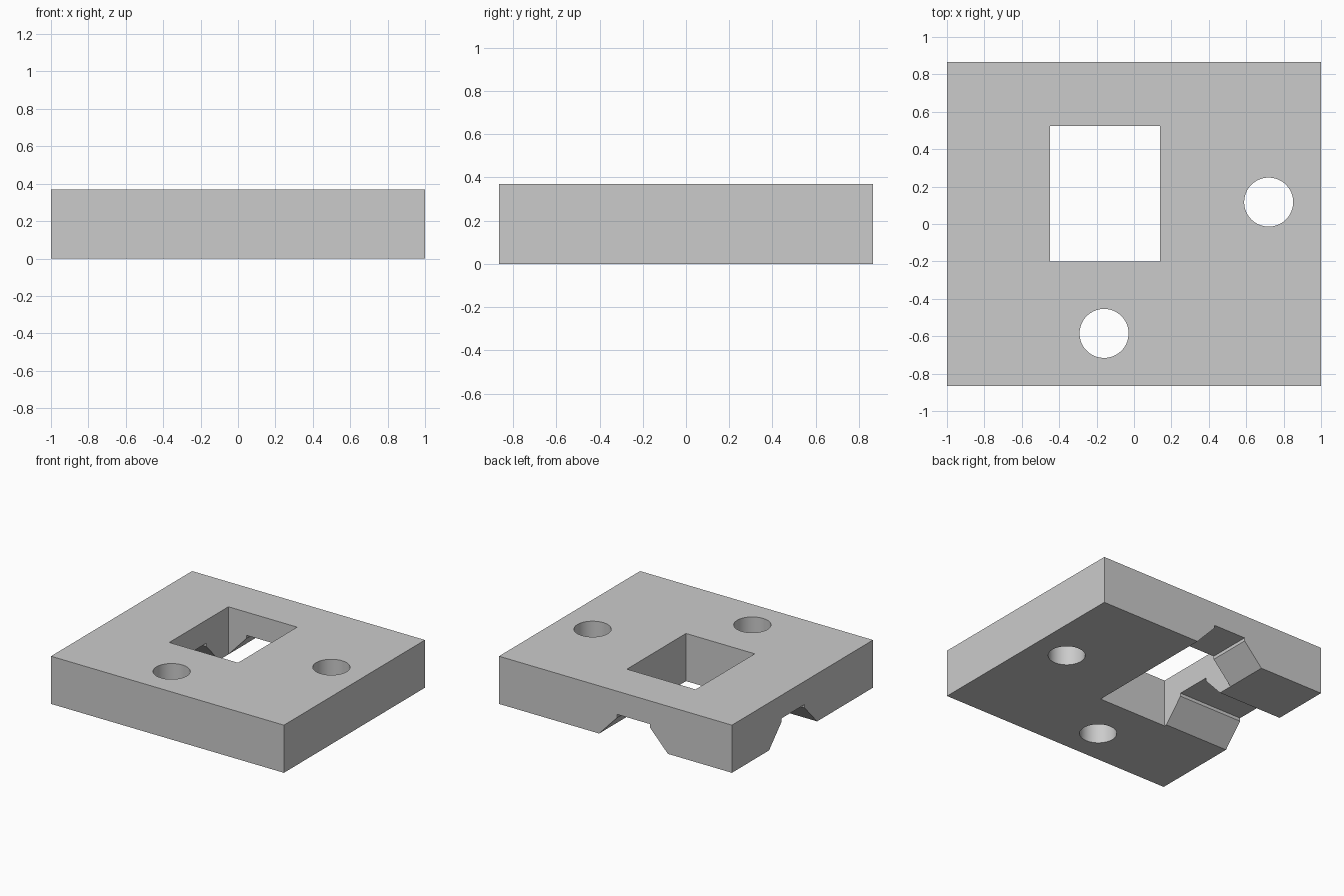
import bpy
import bmesh
from math import radians
from mathutils import Matrix, Vector

default = bpy.data.objects.get("Cube")
if default:
    bpy.data.objects.remove(default, do_unlink=True)

W, D, H = 2.0, 1.73, 0.37          # block size
WX, WY = -0.155, 0.115             # channel centre lines

gray = bpy.data.materials.new("plain gray")
gray.use_nodes = True
gray.diffuse_color = (0.6, 0.6, 0.6, 1)
gray.node_tree.nodes["Principled BSDF"].inputs["Base Color"].default_value = (0.6, 0.6, 0.6, 1)


def make(name, bm):
    bmesh.ops.recalc_face_normals(bm, faces=bm.faces)
    mesh = bpy.data.meshes.new(name)
    bm.to_mesh(mesh)
    bm.free()
    mesh.materials.append(gray)
    obj = bpy.data.objects.new(name, mesh)
    bpy.context.collection.objects.link(obj)
    return obj


def box(name, x0, x1, y0, y1, z0, z1):
    bm = bmesh.new()
    size = Matrix.Diagonal((x1 - x0, y1 - y0, z1 - z0, 1))
    centre = Matrix.Translation(((x0 + x1) / 2, (y0 + y1) / 2, (z0 + z1) / 2))
    bmesh.ops.create_cube(bm, size=1, matrix=centre @ size)
    return make(name, bm)


def cylinder(name, x, y, radius):
    bm = bmesh.new()
    bmesh.ops.create_cone(bm, cap_ends=True, segments=64, radius1=radius, radius2=radius,
                          depth=1, matrix=Matrix.Translation((x, y, H / 2)))
    return make(name, bm)


def channel(name, start, turn):
    # Tapered groove profile, extruded outward along +y, then turned
    half = [(0.295, -0.1), (0.295, 0), (0.14, 0.165), (0.14, 0.19)]
    profile = half + [(-x, z) for x, z in reversed(half)]
    bm = bmesh.new()
    face = bm.faces.new([bm.verts.new((x, 0, z)) for x, z in profile])
    ext = bmesh.ops.extrude_face_region(bm, geom=[face])
    moved = [v for v in ext["geom"] if isinstance(v, bmesh.types.BMVert)]
    bmesh.ops.translate(bm, verts=moved, vec=Vector((0, 1.5, 0)))
    place = Matrix.Translation(start) @ Matrix.Rotation(radians(turn), 4, "Z")
    bmesh.ops.transform(bm, matrix=place, verts=bm.verts)
    return make(name, bm)


# Main block
block = box("mounting_block", -W / 2, W / 2, -D / 2, D / 2, 0, H)

# Window, round holes and the two underside channels
cutters = [
    box("window_cutter", -0.45, 0.14, -0.2, 0.525, -0.3, 0.7),
    cylinder("front_hole_cutter", -0.16, -0.585, 0.131),
    cylinder("side_hole_cutter", 0.72, 0.117, 0.131),
    channel("back_channel_cutter", (WX, 0.2, 0), 0),
    channel("side_channel_cutter", (-0.2, WY, 0), 90),
]

bpy.ops.object.select_all(action="DESELECT")
block.select_set(True)
bpy.context.view_layer.objects.active = block
for cutter in cutters:
    mod = block.modifiers.new(cutter.name, "BOOLEAN")
    mod.operation = "DIFFERENCE"
    mod.solver = "EXACT"
    mod.object = cutter
    bpy.ops.object.modifier_apply(modifier=mod.name)
    bpy.data.objects.remove(cutter, do_unlink=True)

bpy.ops.object.shade_smooth_by_angle(angle=radians(25))
